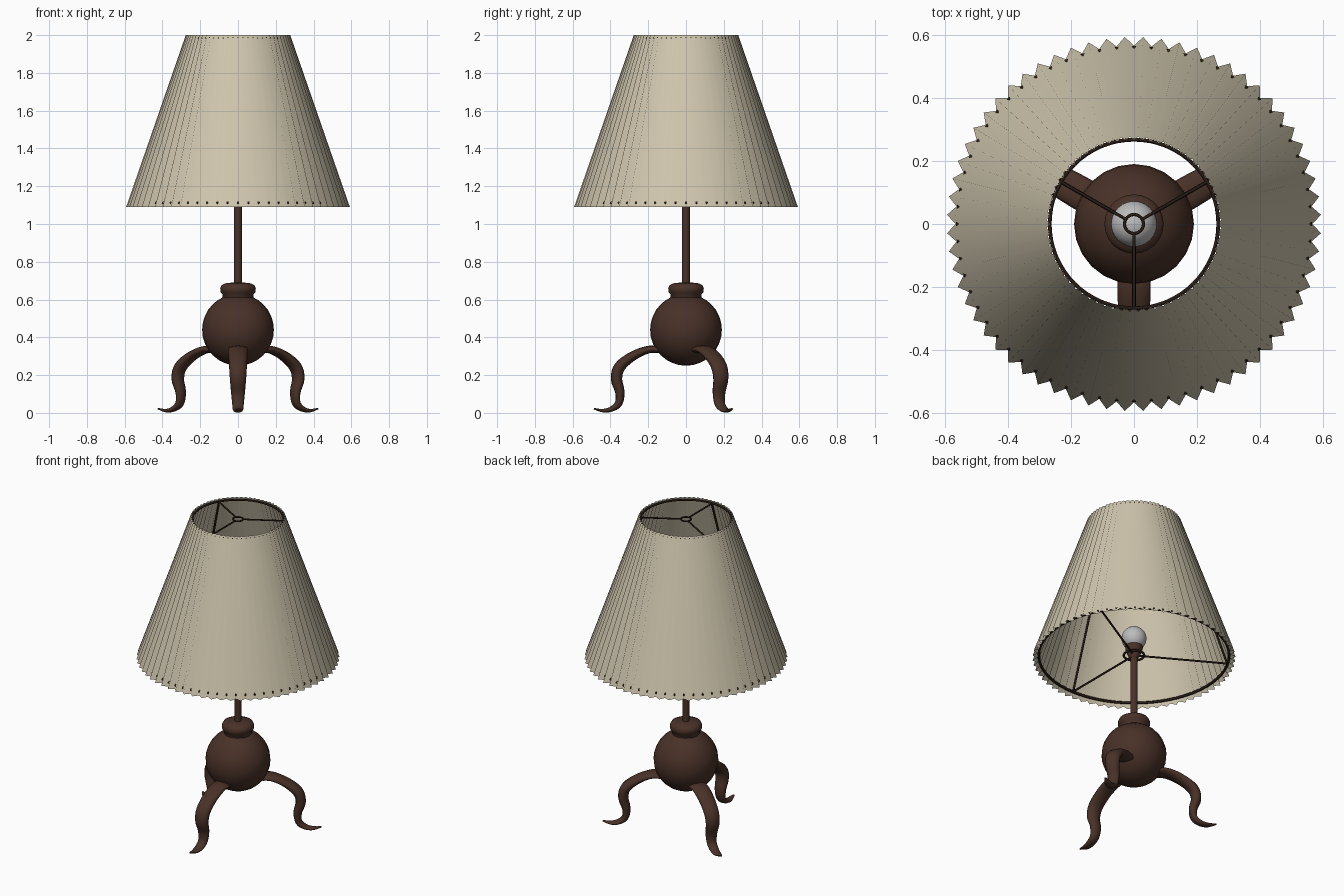
import bpy, bmesh, math
from mathutils import Vector

if "Cube" in bpy.data.objects:
    bpy.data.objects.remove(bpy.data.objects["Cube"])


def material(name, rgb):
    m = bpy.data.materials.new(name)
    m.use_nodes = True
    m.diffuse_color = (*rgb, 1)
    m.node_tree.nodes["Principled BSDF"].inputs["Base Color"].default_value = (*rgb, 1)
    return m


BROWN = material("dark brown wood", (0.066, 0.031, 0.021))
WIRE = material("blackened wire", (0.02, 0.011, 0.007))
CREAM = material("cream fabric", (0.62, 0.56, 0.42))
GLASS = material("grey glass", (0.5, 0.5, 0.5))
LEG_ANGLES = [math.radians(a) for a in (-90, 30, 150)]


def loft(name, rings, mat, closed=False, caps=True):
    """Skin a list of equal-length point rings."""
    bm = bmesh.new()
    rows = [[bm.verts.new(p) for p in ring] for ring in rings]
    n = len(rows[0])
    pairs = list(zip(rows, rows[1:])) + ([(rows[-1], rows[0])] if closed else [])
    for a, b in pairs:
        for i in range(n):
            j = (i + 1) % n
            bm.faces.new((a[i], a[j], b[j], b[i]))
    if caps and not closed:
        bm.faces.new(rows[0][::-1])
        bm.faces.new(rows[-1])
    bmesh.ops.recalc_face_normals(bm, faces=bm.faces)
    me = bpy.data.meshes.new(name)
    bm.to_mesh(me)
    bm.free()
    for p in me.polygons:
        p.use_smooth = len(p.vertices) == 4
    me.materials.append(mat)
    ob = bpy.data.objects.new(name, me)
    bpy.context.collection.objects.link(ob)
    return ob


def circle(r, z, n):
    return [(r * math.cos(math.tau * i / n), r * math.sin(math.tau * i / n), z) for i in range(n)]


def lathe(name, profile, mat, n=24):
    return loft(name, [circle(r, z, n) for r, z in profile], mat)


def ball(name, r, z, mat, n=24):
    steps = [math.pi * i / 16 for i in range(17)]
    return lathe(name, [(max(r * math.sin(t), 0.0005), z - r * math.cos(t)) for t in steps], mat, n)


def wire_ring(name, r, z, thick, n):
    tube = [math.tau * i / 8 for i in range(8)]
    return loft(name, [circle(r + thick * math.cos(t), z + thick * math.sin(t), n) for t in tube],
                WIRE, closed=True)


def rod(name, a, b, r):
    a, b = Vector(a), Vector(b)
    d = (b - a).normalized()
    u = d.orthogonal().normalized()
    v = d.cross(u)
    turn = [math.tau * i / 8 for i in range(8)]
    return loft(name, [[c + r * (u * math.cos(t) + v * math.sin(t)) for t in turn] for c in (a, b)], WIRE)


def polar(r, ang, z):
    return (r * math.cos(ang), r * math.sin(ang), z)


def smooth_path(points, steps=4):
    """Catmull-Rom through the control points."""
    pts = [Vector(p) for p in points]
    pts = [2 * pts[0] - pts[1]] + pts + [2 * pts[-1] - pts[-2]]
    out = []
    for p0, p1, p2, p3 in zip(pts, pts[1:], pts[2:], pts[3:]):
        for k in range(steps):
            t = k / steps
            out.append(0.5 * (2 * p1 + (p2 - p0) * t + (2 * p0 - 5 * p1 + 4 * p2 - p3) * t * t
                              + (3 * p1 - p0 - 3 * p2 + p3) * t ** 3))
    return out + [pts[-2]]


# Body, collar and stem
ball("body", 0.19, 0.44, BROWN)
lathe("collar", [(0.08, 0.59), (0.083, 0.63), (0.093, 0.64), (0.094, 0.66), (0.086, 0.677),
                 (0.06, 0.688), (0.02, 0.69)], BROWN)
lathe("stem", [(0.021, 0.67), (0.021, 1.13)], BROWN, 16)

# Socket and bulb
lathe("socket", [(0.021, 1.09), (0.035, 1.11), (0.05, 1.15), (0.052, 1.17), (0.045, 1.175)], BROWN, 20)
ball("bulb", 0.073, 1.225, GLASS)

# Cabriole legs: radius, height, then width; thickness follows separately
SHAPE = smooth_path([(0.14, 0.335, 0.104), (0.2, 0.335, 0.106), (0.28, 0.302, 0.1),
                     (0.35, 0.245, 0.094), (0.368, 0.18, 0.086), (0.35, 0.11, 0.074),
                     (0.357, 0.05, 0.062), (0.395, 0.02, 0.056), (0.44, 0.012, 0.044),
                     (0.488, 0.022, 0.012)])
THICK = smooth_path([(t, 0, 0) for t in
                     (0.036, 0.04, 0.05, 0.06, 0.06, 0.05, 0.04, 0.028, 0.018, 0.008)])


def leg_rings(ang):
    side = Vector((-math.sin(ang), math.cos(ang), 0))
    rings = []
    for i, (r, z, w) in enumerate(SHAPE):
        nxt, prv = SHAPE[min(i + 1, len(SHAPE) - 1)], SHAPE[max(i - 1, 0)]
        d = Vector((nxt[0] - prv[0], nxt[1] - prv[1])).normalized()
        up = Vector(polar(-d.y, ang, d.x))
        c = Vector(polar(r, ang, z))
        turn = [math.tau * k / 12 for k in range(12)]
        ring = [c + side * (w / 2 * math.cos(t)) + up * (THICK[i].x / 2 * math.sin(t)) for t in turn]
        for p in ring:
            p.z = max(p.z, 0)
        rings.append(ring)
    return rings


for name, ang in zip(("front_leg", "left_leg", "right_leg"), LEG_ANGLES):
    loft(name, leg_rings(ang), BROWN)

# Pleated shade: zigzag loops, bottom to top
PLEATS = 64


def zigzag(outer, inner, z):
    n = PLEATS * 2
    return [polar(outer if i % 2 else inner, math.tau * i / n, z) for i in range(n)]


loft("shade", [zigzag(0.593, 0.565, 1.09), zigzag(0.277, 0.266, 2.0)], CREAM, caps=False)

# Wire frame inside the shade
LOW, HIGH = 1.112, 1.985
wire_ring("lower_ring", 0.556, LOW, 0.008, 64)
wire_ring("upper_ring", 0.267, HIGH, 0.006, 64)
wire_ring("lower_hub", 0.06, LOW, 0.007, 24)
wire_ring("upper_hub", 0.03, HIGH, 0.005, 24)
for name, ang in zip(("front", "left", "right"), LEG_ANGLES):
    rod(name + "_lower_spoke", polar(0.02, ang, LOW), polar(0.556, ang, LOW), 0.006)
    rod(name + "_upper_spoke", polar(0.03, ang, HIGH), polar(0.267, ang, HIGH), 0.005)
    rod(name + "_strut", polar(0.552, ang, LOW), polar(0.262, ang, HIGH), 0.006)
